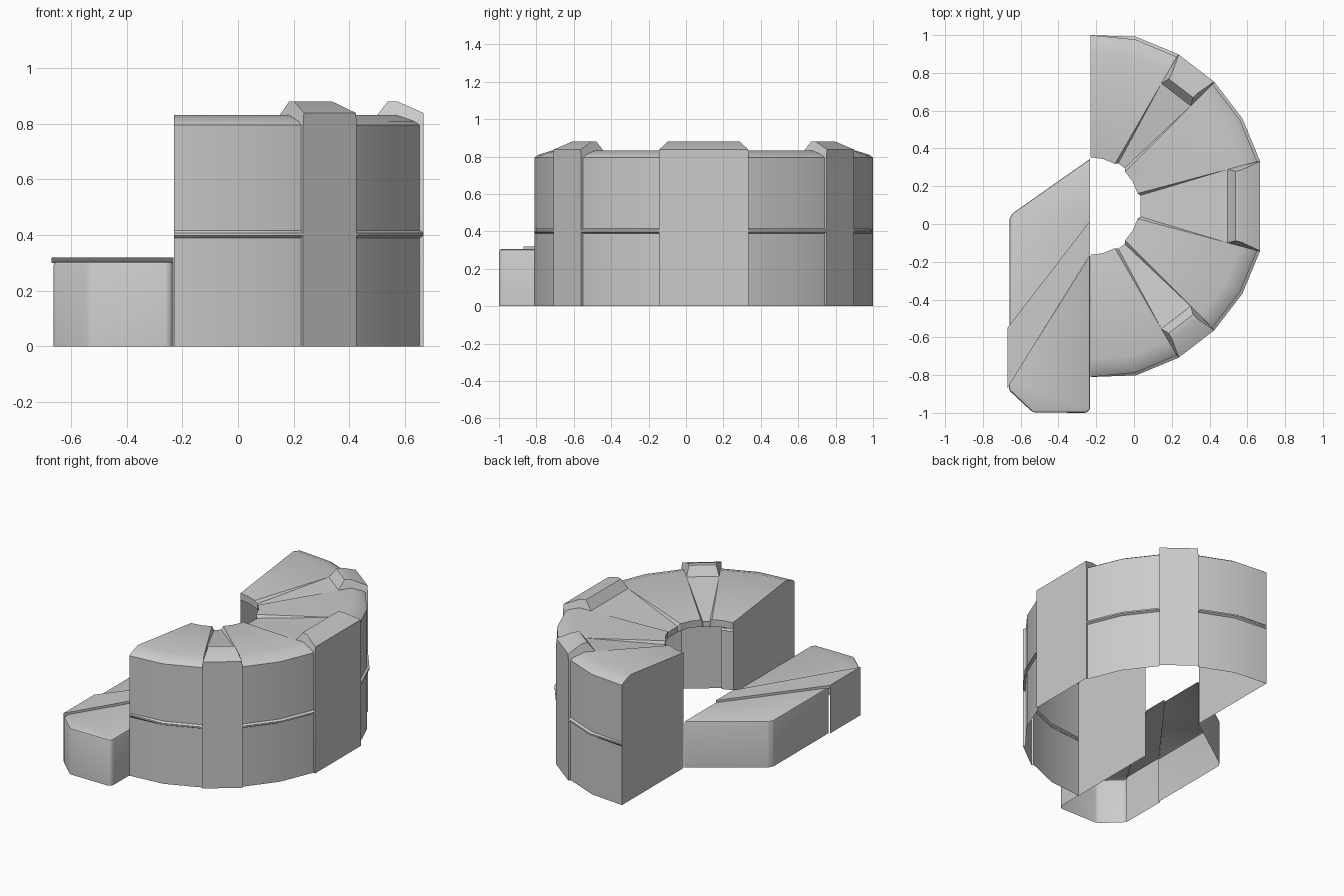
import bpy, bmesh
from math import sin, cos, radians, degrees

if "Cube" in bpy.data.objects:
    bpy.data.objects.remove(bpy.data.objects["Cube"])

CX, CY = -0.23, 0.095      # centre of the half ring
R, RW, RI = 0.928, 0.913, 0.258   # pier, wall and inner radius
TOP, INNER = 0.832, 0.765  # roof falls from TOP outside to INNER at the hole


def roof(r):
    return INNER + (TOP - INNER) * (r - RI) / (RW - .09 - RI)


def polar(deg, r, z):
    a = radians(deg)
    return (CX + r * cos(a), CY + r * sin(a), z)


def finish(name, bm, angle=32):
    bmesh.ops.remove_doubles(bm, verts=bm.verts, dist=1e-5)
    me = bpy.data.meshes.new(name)
    bm.to_mesh(me)
    bm.free()
    ob = bpy.data.objects.new(name, me)
    bpy.context.collection.objects.link(ob)
    bpy.ops.object.select_all(action='DESELECT')
    ob.select_set(True)
    bpy.context.view_layer.objects.active = ob
    bpy.ops.object.shade_smooth_by_angle(angle=radians(angle))
    return ob


def face(bm, coords):
    return bm.faces.new([bm.verts.new(c) for c in coords])


def loft(bm, rows):
    # rows of points with increasing angle, each running up the profile
    for a, b in zip(rows, rows[1:]):
        for i in range(len(a) - 1):
            face(bm, [a[i], b[i], b[i + 1], a[i + 1]])


def wall(name, angles):
    # open-bottomed shell: outer wall with raised seam, chamfer, roof, inner lip
    bm = bmesh.new()
    rows = []
    for d in angles:
        end = abs(d) == 90
        ro = 0.905 if end else RW
        s = 0 if end else R - RW
        prof = [(ro, 0), (ro, .39), (ro + s, .398), (ro + s, .408), (ro, .416),
                (ro, .795), (ro - .02, .809), (ro - .09, TOP), (RI, INNER), (RI, INNER - .045)]
        rows.append([polar(d, r, z) for r, z in prof])
        if end:
            cap = rows[-1] + [polar(d, RI, 0)]
            face(bm, cap if d > 0 else cap[::-1])
    loft(bm, rows)
    finish(name, bm, 30)


def pilaster(name, a0, a1):
    # proud pier with raised cap block and a recessed tapering roof strip
    bm = bmesh.new()
    prof = [(R, 0, 0), (R, .79, 0), (R, .838, .003), (.825, .88, .022),
            (.79, .88, .022), (.75, roof(.75), 0), (.27, INNER - .018, .014),
            (.27, INNER - .055, .014)]
    rows = []
    for d, s in ((a0, 1), (a1, -1)):
        row = [polar(d + s * degrees(w / r), r, z) for r, z, w in prof]
        rows.append(row)
        # cheeks of the pier, cap block and roof groove
        sides = [[polar(d, RW, 0), row[0], row[1], polar(d, RW, .79)],
                 row[1:6] + [polar(d, RW - .09, TOP), polar(d, RW - .02, .809),
                             polar(d, RW, .79)],
                 [row[5], row[6], polar(d, RI, INNER)],
                 [row[6], row[7], polar(d, RI, INNER - .045), polar(d, RI, INNER)]]
        for f in sides:
            face(bm, f)
    loft(bm, rows)
    bmesh.ops.remove_doubles(bm, verts=bm.verts, dist=1e-5)
    bmesh.ops.recalc_face_normals(bm, faces=bm.faces)
    if sum(f.normal.z * f.calc_area() for f in bm.faces) < 0:
        bmesh.ops.reverse_faces(bm, faces=bm.faces)
    finish(name, bm, 40)


def slab(name, pts, z, walls, base=None, bevel=0.0):
    # top plate with walls only on chosen outline edges; pts run anticlockwise
    bm = bmesh.new()
    n = len(pts)
    face(bm, [(x, y, z) for x, y in pts])
    for i in walls:
        lo = (base or {}).get(i, 0)
        (x0, y0), (x1, y1) = pts[i], pts[(i + 1) % n]
        face(bm, [(x0, y0, lo), (x1, y1, lo), (x1, y1, z), (x0, y0, z)])
    bmesh.ops.remove_doubles(bm, verts=bm.verts, dist=1e-5)
    if bevel:
        edges = [e for e in bm.edges if len(e.link_faces) == 2]
        bmesh.ops.bevel(bm, geom=edges, offset=bevel, segments=2,
                        profile=0.5, affect='EDGES')
    finish(name, bm, 35)


# half-ring wall bays
wall("back_end_wall", [60, 75, 90])
wall("back_wall", [15, 30, 45])
wall("front_wall", [-45, -30, -15])
wall("front_end_wall", [-90, -75, -60])

# piers between the bays
pilaster("back_pier", 45, 60)
pilaster("middle_pier", -15, 15)
pilaster("front_pier", -60, -45)

# low side platform: rear part, raised diagonal strip, front part
slab("rear_platform", [(-.232, .345), (-.645, .055), (-.66, .025), (-.66, -.553), (-.232, .018)],
     .305, [0, 1, 2], bevel=.008)
slab("platform_strip", [(-.232, .018), (-.67, -.55), (-.67, -.87), (-.232, -.16)],
     .32, [0, 1, 2], base={0: .30, 2: .30})
slab("front_platform", [(-.232, -.165), (-.662, -.855), (-.662, -.88), (-.535, -.998),
                        (-.25, -1.0), (-.232, -.98)],
     .305, [1, 2, 3, 4, 5], bevel=.012)
